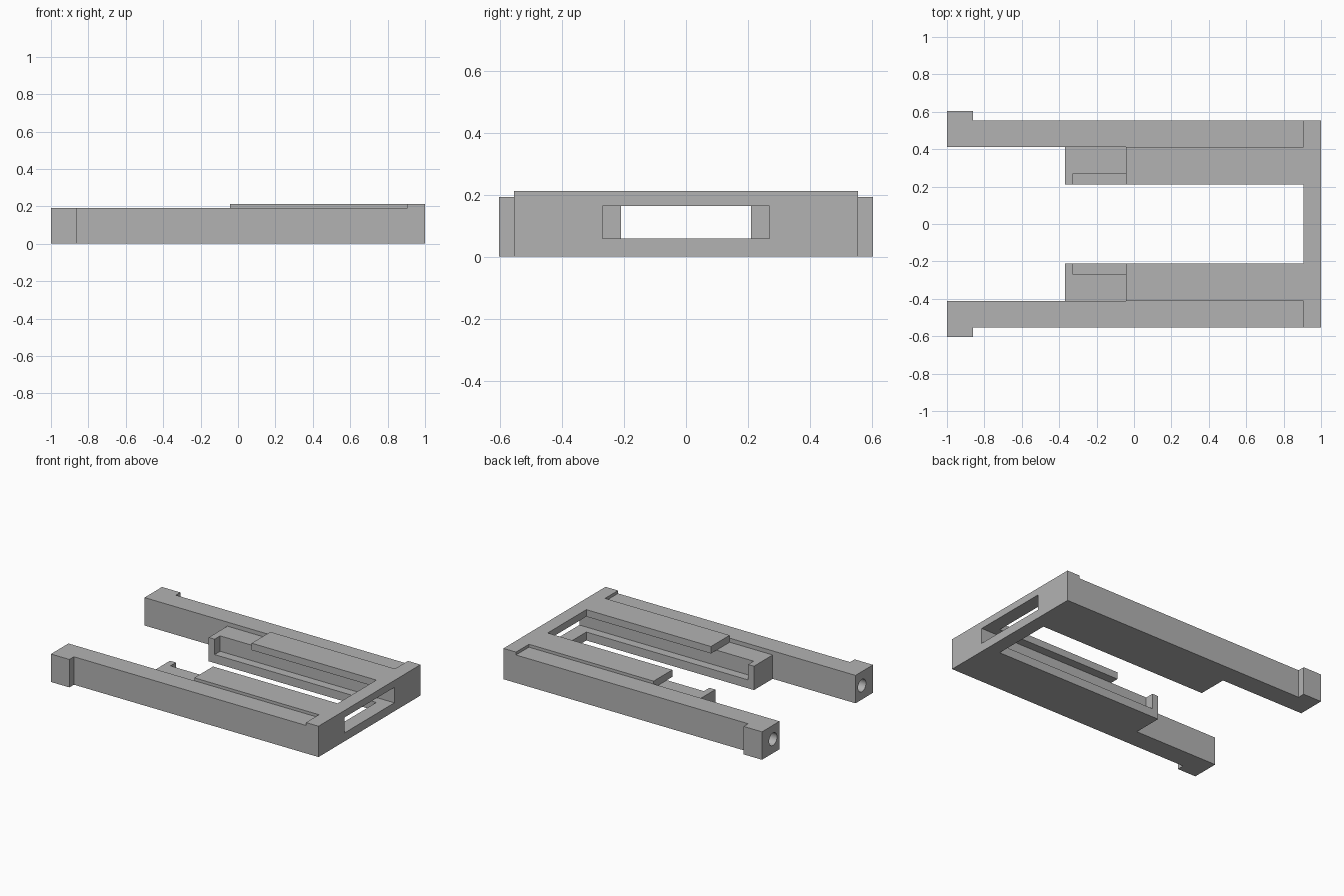
import bpy, bmesh
from mathutils import Matrix

old = bpy.data.objects.get("Cube")
if old:
    bpy.data.objects.remove(old, do_unlink=True)

grey = bpy.data.materials.new("plain grey")
grey.use_nodes = True
COLOUR = (0.45, 0.45, 0.45, 1)
grey.diffuse_color = COLOUR
grey.node_tree.nodes["Principled BSDF"].inputs["Base Color"].default_value = COLOUR

# Shared dimensions
BAR_X = 0.905                 # inner face of the cross bar
SIDE_Y, RAIL_Y, LEDGE_Y = 0.554, 0.413, 0.21
TOP, RAIL_TOP = 0.212, 0.192
SLOT_Y, SLOT_LOW, SLOT_HIGH = 0.27, 0.058, 0.164


def finish(bm, name):
    bmesh.ops.recalc_face_normals(bm, faces=bm.faces)
    mesh = bpy.data.meshes.new(name)
    bm.to_mesh(mesh)
    bm.free()
    ob = bpy.data.objects.new(name, mesh)
    mesh.materials.append(grey)
    bpy.context.collection.objects.link(ob)
    return ob


def prism(name, outline, low, high):
    """Extrude an xy outline between two heights."""
    bm = bmesh.new()
    face = bm.faces.new([bm.verts.new((x, y, low)) for x, y in outline])
    up = bmesh.ops.extrude_face_region(bm, geom=[face])["geom"]
    verts = [v for v in up if isinstance(v, bmesh.types.BMVert)]
    bmesh.ops.translate(bm, verts=verts, vec=(0, 0, high - low))
    return finish(bm, name)


def box(name, x, y, z):
    return prism(name, [(x[0], y[0]), (x[1], y[0]), (x[1], y[1]), (x[0], y[1])], *z)


def apply(ob, mod):
    bpy.context.view_layer.objects.active = ob
    bpy.ops.object.modifier_apply(modifier=mod.name)


def cut(ob, cutter):
    mod = ob.modifiers.new("cut", 'BOOLEAN')
    mod.operation, mod.solver, mod.object = 'DIFFERENCE', 'EXACT', cutter
    apply(ob, mod)
    bpy.data.objects.remove(cutter, do_unlink=True)


def mirror(ob):
    mod = ob.modifiers.new("mirror", 'MIRROR')
    mod.use_axis = (False, True, False)
    apply(ob, mod)


# Long rails with an outward lug and a round hole in each free end
rails = prism("side_rails", [(-1, RAIL_Y), (BAR_X, RAIL_Y), (BAR_X, SIDE_Y),
                             (-0.86, SIDE_Y), (-0.86, 0.603), (-1, 0.603)], 0, RAIL_TOP)
bm = bmesh.new()
bmesh.ops.create_cone(bm, cap_ends=True, segments=32, radius1=0.043, radius2=0.043, depth=0.7,
                      matrix=Matrix.Translation((-1, 0.483, 0.096)) @ Matrix.Rotation(1.5707963, 4, 'Y'))
cut(rails, finish(bm, "hole_cutter"))
mirror(rails)

# Inner ledges with a groove that stops at a small end wall
ledges = box("inner_ledges", (-0.37, BAR_X), (LEDGE_Y, RAIL_Y), (0, SLOT_HIGH))
cut(ledges, box("groove_cutter", (-0.325, 1.1), (0, SLOT_Y), (SLOT_LOW, 0.3)))
mirror(ledges)

# Raised plates roofing the grooves
plates = box("groove_roofs", (-0.043, BAR_X), (LEDGE_Y, RAIL_Y), (SLOT_HIGH, TOP))
mirror(plates)

# Cross bar with a wide slot through it
bar = box("cross_bar", (BAR_X, 1), (-SIDE_Y, SIDE_Y), (0, TOP))
cut(bar, box("slot_cutter", (0.8, 1.1), (-SLOT_Y, SLOT_Y), (SLOT_LOW, SLOT_HIGH)))

# Smooth only the round holes
bpy.ops.object.select_all(action='DESELECT')
rails.select_set(True)
bpy.context.view_layer.objects.active = rails
bpy.ops.object.shade_smooth_by_angle()
